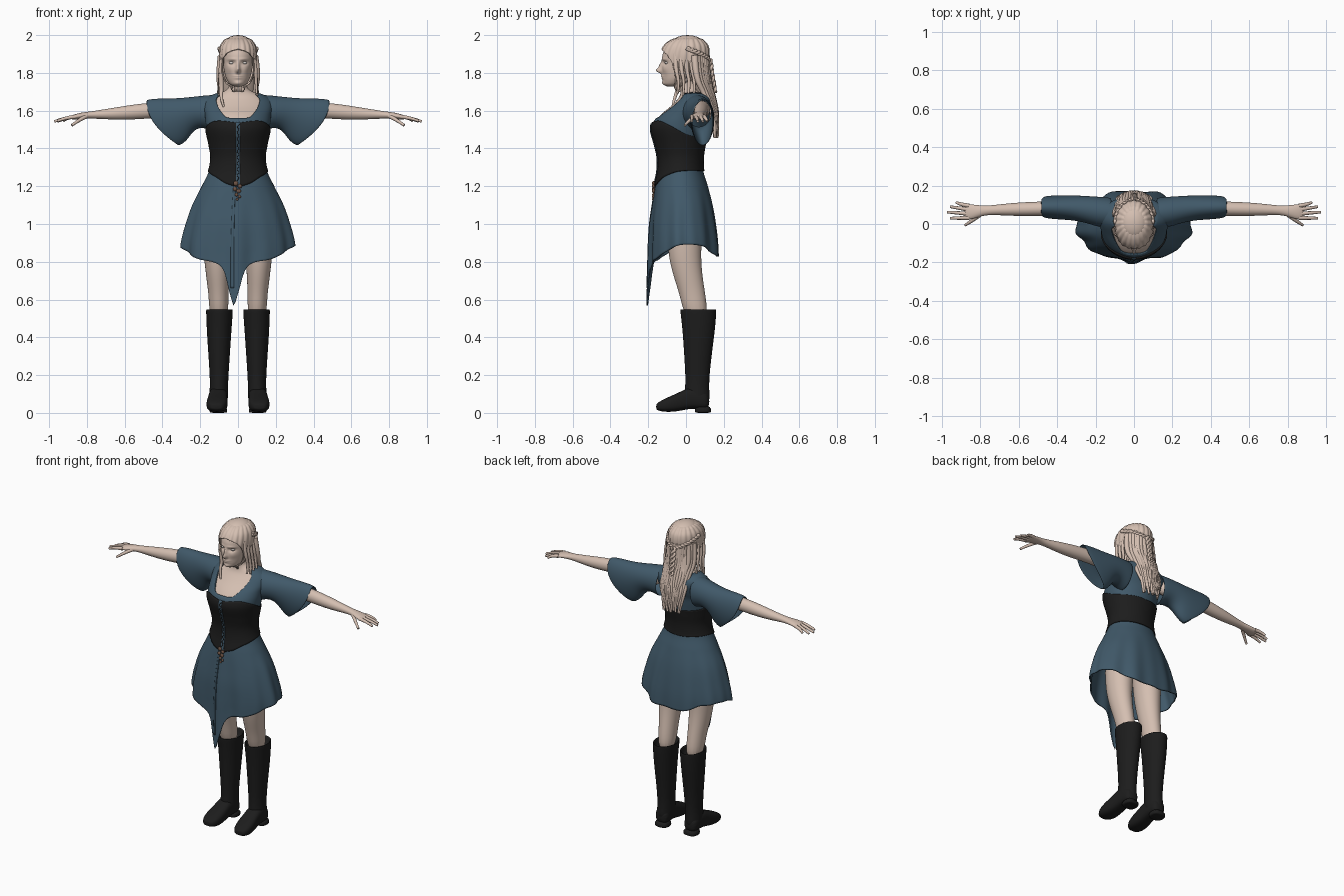
import bpy, math, random
from mathutils import Vector

if "Cube" in bpy.data.objects:
    bpy.data.objects.remove(bpy.data.objects["Cube"])

random.seed(4)


def material(name, rgb):
    m = bpy.data.materials.new(name)
    m.diffuse_color = (*rgb, 1)
    m.use_nodes = True
    m.node_tree.nodes["Principled BSDF"].inputs["Base Color"].default_value = m.diffuse_color
    return m


SKIN = material("skin_and_hair", (0.66, 0.52, 0.44))
BLUE = material("blue_cloth", (0.052, 0.10, 0.142))
BLACK = material("black_leather", (0.012, 0.012, 0.012))
BROWN = material("brown_metal", (0.16, 0.09, 0.06))
WHITE = material("eye_grey", (0.62, 0.58, 0.55))


def curve_at(pts, t, k=1):
    """Smooth value of column k at t, for rows sorted by column 0."""
    if t <= pts[0][0]: return pts[0][k]
    if t >= pts[-1][0]: return pts[-1][k]
    i = max(j for j in range(len(pts) - 1) if pts[j][0] <= t)
    a, b = pts[i], pts[i + 1]
    p, q = pts[max(i - 1, 0)], pts[min(i + 2, len(pts) - 1)]
    h = b[0] - a[0]
    u = (t - a[0]) / h
    m0 = (b[k] - p[k]) / (b[0] - p[0]) * h
    m1 = (q[k] - a[k]) / (q[0] - a[0]) * h
    return ((2*u**3 - 3*u*u + 1) * a[k] + (u**3 - 2*u*u + u) * m0
            + (3*u*u - 2*u**3) * b[k] + (u**3 - u*u) * m1)


def mesh_object(name, verts, faces, mat, thick=0, subd=0, mirror=False):
    me = bpy.data.meshes.new(name)
    me.from_pydata([tuple(v) for v in verts], [], faces)
    me.materials.append(mat)
    me.shade_smooth()
    ob = bpy.data.objects.new(name, me)
    bpy.context.collection.objects.link(ob)
    if mirror: ob.modifiers.new("mirror", 'MIRROR').use_mirror_merge = False
    if thick:
        s = ob.modifiers.new("thickness", 'SOLIDIFY')
        s.thickness, s.offset = thick, 0
    if subd:
        s = ob.modifiers.new("smooth", 'SUBSURF')
        s.levels = s.render_levels = subd
    return ob


def sheet(name, prof, top, bot, mat, off=0, cols=120, rows=40, a0=-180, a1=180, p=1, thick=0, bump=None):
    """Surface around a body profile, a = angle from the front, between two edge curves."""
    verts, faces, closed = [], [], a1 - a0 == 360
    n = cols if closed else cols + 1
    for r in range(rows + 1):
        for c in range(n):
            a = a0 + (a1 - a0) * c / cols
            hi, lo = (f(a) if callable(f) else f for f in (top, bot))
            z = hi - (hi - lo) * (r / rows) ** p
            o = off(a, z) if callable(off) else off
            rx, yf, yb = (curve_at(prof, z, k) for k in (1, 2, 3))
            s, co = math.sin(math.radians(a)), math.cos(math.radians(a))
            v = Vector(((rx + o) * s, (yf + yb) / 2 - ((yb - yf) / 2 + o) * co, z))
            if bump and co > 0: v.y += bump(v.x, z)
            verts.append(v)
    for r in range(rows):
        for c in range(cols):
            d = (c + 1) % n
            faces.append((r*n + c, (r+1)*n + c, (r+1)*n + d, r*n + d))
    return mesh_object(name, verts, faces, mat, thick)


def loft(name, rings, mat, n=16, e=1, caps=True, thick=0, subd=2, mirror=True):
    """Rings of (centre, half-axis u, half-axis v, optional outward bulge in x)."""
    verts, faces = [], []
    pw = lambda x: math.copysign(abs(x) ** e, x)
    for c, u, v, *b in rings:
        for i in range(n):
            t = 2 * math.pi * i / n
            w = Vector(c) + Vector(u) * pw(math.cos(t)) + Vector(v) * pw(math.sin(t))
            if b: w.x += b[0] * math.cos(t) ** 2
            verts.append(w)
    for r in range(len(rings) - 1):
        for i in range(n):
            j = (i + 1) % n
            faces.append((r*n + i, r*n + j, (r+1)*n + j, (r+1)*n + i))
    if caps:
        faces += [tuple(range(n))[::-1], tuple(range((len(rings)-1)*n, len(rings)*n))]
    return mesh_object(name, verts, faces, mat, thick, subd, mirror)


def upright(rows):
    return [((x, y, z), (rx, 0, 0), (0, ry, 0)) for z, x, y, rx, ry in rows]


def tubes(name, paths, radius, mat, end=0.4):
    cu = bpy.data.curves.new(name, 'CURVE')
    cu.dimensions, cu.bevel_depth, cu.bevel_resolution = '3D', radius, 3
    cu.use_fill_caps = True
    for pts in paths:
        sp = cu.splines.new('NURBS')
        sp.points.add(len(pts) - 1)
        for i, q in enumerate(pts):
            sp.points[i].co = (*q, 1)
            sp.points[i].radius = 1 + (end - 1) * i / (len(pts) - 1)
        sp.order_u, sp.use_endpoint_u, sp.resolution_u = 3, True, 6
    cu.materials.append(mat)
    ob = bpy.data.objects.new(name, cu)
    bpy.context.collection.objects.link(ob)
    bpy.ops.object.select_all(action='DESELECT')
    ob.select_set(True)
    bpy.context.view_layer.objects.active = ob
    bpy.ops.object.convert(target='MESH')


def ball(name, loc, size, mat):
    bpy.ops.mesh.primitive_uv_sphere_add(segments=16, ring_count=10, radius=1, location=loc)
    ob = bpy.context.object
    ob.name, ob.scale = name, size
    ob.data.materials.append(mat)
    ob.data.shade_smooth()


def both(path):
    return [path, [(-x, y, z) for x, y, z in path]]


# body profile rows: z, half width, front y, back y
BODY = [(.5, .30, -.2, .17), (.8, .30, -.19, .172), (.9, .296, -.188, .168), (1.0, .272, -.184, .156),
        (1.1, .238, -.172, .138), (1.2, .188, -.158, .112), (1.28, .150, -.142, .088),
        (1.35, .137, -.14, .085), (1.42, .147, -.155, .095), (1.5, .164, -.176, .108),
        (1.54, .168, -.168, .115), (1.58, .172, -.138, .13), (1.62, .18, -.09, .138),
        (1.65, .175, -.06, .138), (1.67, .155, -.044, .13), (1.685, .125, -.037, .115),
        (1.70, .085, -.034, .09), (1.72, .058, -.036, .07), (1.77, .052, -.045, .06)]
NECKLINE = [(0, 1.56), (22, 1.565), (32, 1.60), (40, 1.645), (52, 1.688), (180, 1.69)]
HEM = [(0, .56), (5, .65), (10, .745), (18, .79), (40, .815), (65, .86), (90, .89), (130, .88), (160, .83), (180, .83)]
CORSET_TOP = [(0, 1.535), (40, 1.545), (70, 1.52), (110, 1.47), (180, 1.45)]
CORSET_LOW = [(0, 1.195), (20, 1.215), (45, 1.25), (90, 1.28), (180, 1.28)]


def folds(a, z):
    f = max(0, min(1, (1.2 - z) / .35))
    return f * (.006 * math.cos(math.radians(a * 9 + 20)) + .004 * math.cos(math.radians(a * 14)))


# dress, corset and chest
sheet("chest_and_neck", BODY, 1.77, 1.45, SKIN, off=-.006, rows=40)
sheet("dress", BODY, lambda a: curve_at(NECKLINE, abs(a)), lambda a: curve_at(HEM, abs((a + 184) % 360 - 180)),
      BLUE, off=folds, cols=160, rows=80, thick=.007)
sheet("corset", BODY, lambda a: curve_at(CORSET_TOP, abs(a)), lambda a: curve_at(CORSET_LOW, abs(a)),
      BLACK, off=.006, rows=30, thick=.008)
sheet("corset_front_strip", BODY, 1.54, 1.2, BLUE, off=.011, cols=4, rows=30, a0=-3.5, a1=3.5, thick=.003)
sheet("skirt_front_seam", BODY, 1.2, .66, BLUE, off=lambda a, z: folds(a, z) + .005, cols=3, rows=40, a0=-7, a1=-4, thick=.006)
lace = [((-1) ** i * .009, curve_at(BODY, 1.53 - i * .016, 2) - .014, 1.53 - i * .016) for i in range(20)]
tubes("corset_lacing", [lace], .002, BLACK, 1)

# clasp with hanging beads
for i, (x, z, r) in enumerate([(-.012, 1.215, .013), (.01, 1.2, .011), (-.016, 1.185, .011), (.004, 1.175, .012),
                               (-.008, 1.155, .009), (.008, 1.145, .008), (-.004, 1.13, .007)]):
    ball("clasp_bead_%d" % i, (x, -.172, z), (r, .008, r), BROWN)

# bell sleeves: top x, z and bottom x, z, y centre, half depth, bulge
sleeve = []
for xt, zt, xb, zb, y, ry, b in [(.11, 1.683, .13, 1.49, .055, .08, 0), (.19, 1.677, .18, 1.515, .065, .075, .01),
                                 (.27, 1.667, .23, 1.505, .078, .066, .01), (.35, 1.662, .26, 1.46, .085, .062, .02),
                                 (.43, 1.663, .285, 1.43, .087, .06, .04), (.485, 1.656, .315, 1.415, .088, .056, .05)]:
    sleeve.append((((xt + xb) / 2, y, (zt + zb) / 2), (0, ry, 0), ((xt - xb) / 2, 0, (zt - zb) / 2), b))
loft("sleeve", sleeve, BLUE, n=20, caps=False, thick=.007)

# arms, hands and fingers
loft("arm", [((x, y, z), (0, ry, 0), (0, 0, rz)) for x, y, z, ry, rz in [
    (.12, .075, 1.60, .055, .055), (.3, .085, 1.61, .046, .046), (.46, .08, 1.601, .038, .042),
    (.54, .078, 1.594, .038, .041), (.64, .076, 1.585, .034, .034), (.73, .073, 1.58, .026, .024),
    (.78, .07, 1.577, .025, .019), (.82, .066, 1.574, .034, .018), (.86, .062, 1.568, .042, .015),
    (.885, .064, 1.563, .038, .011)]], SKIN)
fingers = []
for y0, x1, y1, z1 in [(.095, .925, .112, 1.545), (.075, .957, .09, 1.542), (.053, .972, .062, 1.543), (.032, .957, .03, 1.545)]:
    fingers += both([(.86, y0, 1.568), (.91, (y0 + y1) / 2, 1.564), (x1, y1, z1)])
fingers += both([(.80, .05, 1.572), (.84, .018, 1.552), (.88, -.006, 1.522)])
tubes("fingers", fingers, .0115, SKIN, .6)

# legs and boots
loft("leg", upright([(1.12, .10, -.01, .09, .10), (.9, .109, -.008, .08, .092), (.8, .11, -.004, .069, .085),
                     (.7, .107, .016, .06, .076), (.62, .103, .036, .053, .069), (.48, .1, .06, .05, .062)]), SKIN)
loft("boot_shaft", upright([(.50, .098, .065, .052, .07), (.545, .098, .065, .062, .086), (.55, .098, .065, .071, .096),
                            (.54, .098, .065, .072, .097), (.45, .1, .068, .067, .088), (.3, .1, .063, .057, .073),
                            (.17, .1, .06, .048, .062), (.1, .102, .058, .05, .067), (.04, .104, .06, .05, .067)]), BLACK, n=20)
loft("boot_foot", [((x, y, (zt + zb) / 2), (w, 0, 0), (0, 0, (zt - zb) / 2)) for y, x, w, zt, zb in [
    (.125, .104, .04, .10, .02), (.08, .104, .048, .13, .02), (.02, .106, .05, .14, .022), (-.03, .108, .053, .112, .01),
    (-.08, .111, .058, .09, .004), (-.125, .113, .053, .07, .006), (-.152, .114, .036, .052, .014),
    (-.158, .114, .022, .044, .022)]], BLACK, e=.7)
loft("boot_heel", upright([(0, .104, .09, .046, .042), (.004, .104, .09, .047, .043), (.04, .104, .088, .047, .046)]),
     BLACK, e=.7, subd=1)

# head with a modelled face
HEAD = [(1.728, .022, -.10, -.04), (1.738, .040, -.116, -.01), (1.755, .054, -.122, .02), (1.78, .066, -.124, .05),
        (1.82, .075, -.127, .08), (1.86, .081, -.127, .1), (1.9, .084, -.123, .108), (1.94, .079, -.104, .103),
        (1.965, .064, -.078, .085), (1.98, .044, -.046, .062), (1.988, .0, 0, .01)]
FACE = [(0, 1.812, .011, .015, -.030), (0, 1.838, .009, .02, -.014), (.033, 1.853, .02, .012, .012),
        (0, 1.778, .022, .010, -.009), (0, 1.777, .022, .003, .005), (0, 1.745, .02, .012, -.007),
        (.045, 1.82, .02, .02, -.005), (.03, 1.872, .025, .008, -.004)]


def face(x, z):
    return sum(d * math.exp(-((abs(x) - cx) / sx) ** 2 - ((z - cz) / sz) ** 2) for cx, cz, sx, sz, d in FACE)


sheet("head", HEAD, 1.988, 1.728, SKIN, cols=140, rows=100, p=1.3, bump=face)
for s in (-1, 1):
    ball("eye", (s * .033, -.100, 1.853), (.015, .013, .008), WHITE)

# hair cap, long back hair, loose strands and braids
HAIRLINE = [(0, 1.925), (30, 1.91), (50, 1.885), (65, 1.84), (80, 1.77), (110, 1.71), (180, 1.70)]
sheet("hair_cap", HEAD, 1.988, lambda a: curve_at(HAIRLINE, abs(a)), SKIN, p=2, thick=.006,
      off=lambda a, z: .012 + .0025 * math.cos(math.radians(a * 20)))
ball("hair_crown", (0, .008, 1.955), (.072, .085, .045), SKIN)
loft("back_hair", upright([(1.88, 0, .055, .085, .06), (1.76, 0, .07, .095, .055), (1.66, 0, .118, .088, .042),
                           (1.57, 0, .147, .068, .03), (1.48, 0, .155, .04, .014)]), SKIN, mirror=False)
strands = []
for i in range(17):
    x = -.088 + .011 * i
    d, w = 8 * x * x, random.uniform(-.015, .015)
    strands.append([(x, .108 - d, 1.89), (x * 1.1 + w, .112 - d, 1.78), (x * 1.05 - w, .145 - d * .7, 1.68),
                    (x * .9 + w, .17 - d * .4, 1.58), (x * .7 - w, .168 - d * .3, random.uniform(1.45, 1.53))])
tubes("back_hair_strands", strands, .019, SKIN, .35)
locks = []
for j in range(4):
    y = -.055 + .028 * j
    locks += both([(.078, y, 1.90), (.094, y, 1.82), (.096, y + .02, 1.75), (.098 + .004 * j, y + .01, 1.69 - .01 * j)])
locks.append([(-.092, -.05, 1.80), (-.085, -.04, 1.72), (-.092, -.06, 1.67), (-.075, -.072, 1.62)])
tubes("side_locks", locks, .014, SKIN, .4)
braids = []
for k in (0, math.pi):
    for s in (-1, 1):
        braids.append([(s * .099 * math.cos(t * 1.57), .005 + .12 * math.sin(t * 1.57) + .004 * math.cos(t * 30 + k),
                        1.93 - .07 * t + .006 * math.sin(t * 30 + k)) for t in (i / 24 for i in range(25))])
    braids.append([(.012 * math.sin(i * .8 + k), .128 + .0012 * i + .004 * math.cos(i * .8 + k), 1.87 - .0075 * i) for i in range(24)])
tubes("braids", braids, .009, SKIN, .8)
